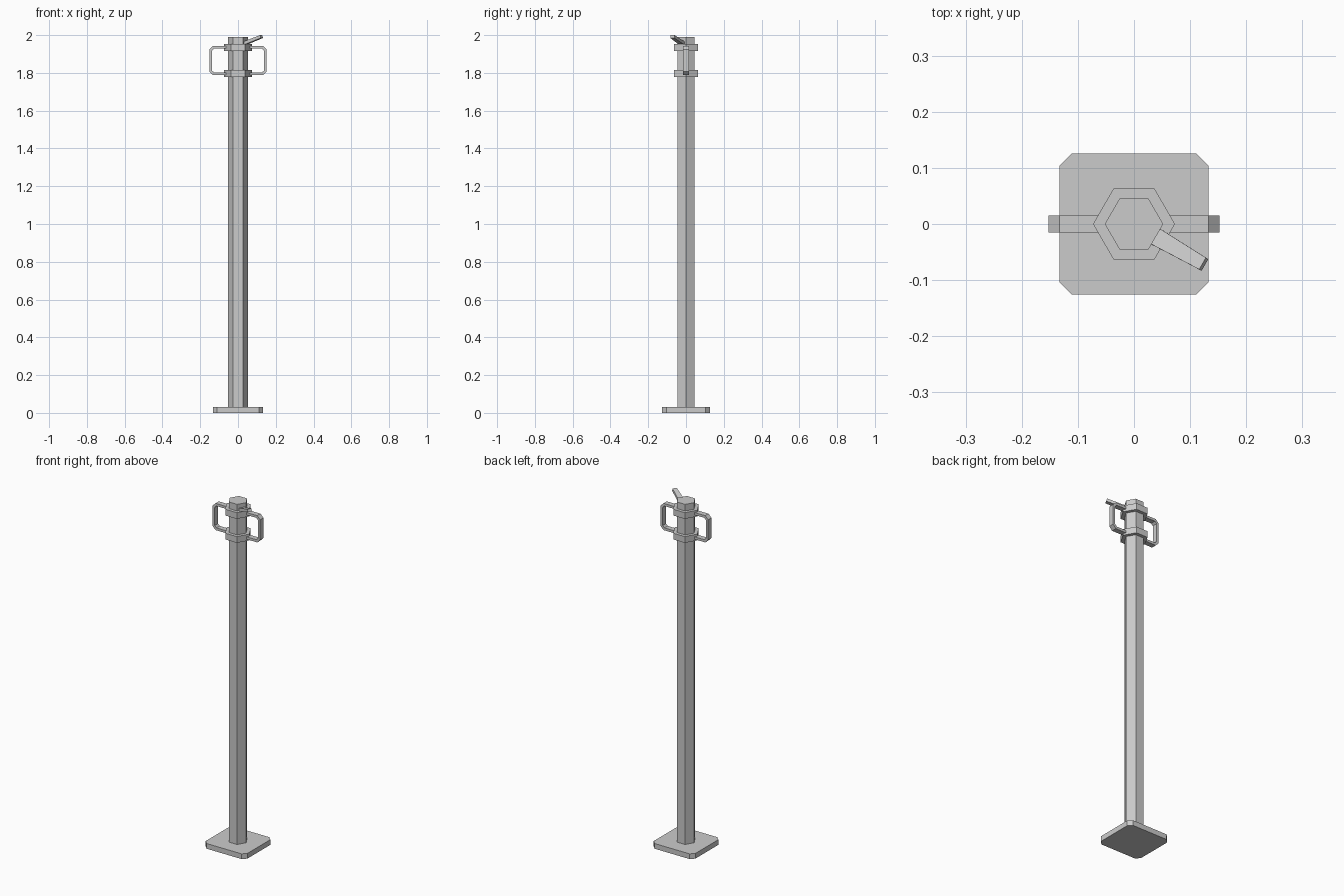
import bpy, bmesh, math
from mathutils import Vector

cube = bpy.data.objects.get("Cube")
if cube:
    bpy.data.objects.remove(cube, do_unlink=True)

# One plain grey metal
metal = bpy.data.materials.new("light grey metal")
metal.use_nodes = True
GREY = (0.6, 0.6, 0.6, 1)
metal.diffuse_color = GREY
metal.node_tree.nodes["Principled BSDF"].inputs["Base Color"].default_value = GREY


def prism(name, profile, sweep):
    """Closed solid: a planar profile extruded along the sweep vector."""
    bm = bmesh.new()
    face = bm.faces.new([bm.verts.new(p) for p in profile])
    grown = bmesh.ops.extrude_face_region(bm, geom=[face])["geom"]
    bmesh.ops.translate(bm, vec=sweep, verts=[g for g in grown if isinstance(g, bmesh.types.BMVert)])
    bmesh.ops.recalc_face_normals(bm, faces=bm.faces)
    return finish(name, bm)


def finish(name, bm):
    mesh = bpy.data.meshes.new(name)
    bm.to_mesh(mesh)
    bm.free()
    mesh.materials.append(metal)
    obj = bpy.data.objects.new(name, mesh)
    bpy.context.collection.objects.link(obj)
    return obj


def hexagon(name, radius, bottom, top):
    ring = [(radius * math.cos(i * math.pi / 3), radius * math.sin(i * math.pi / 3), bottom)
            for i in range(6)]
    return prism(name, ring, (0, 0, top - bottom))


# Base plate with clipped corners
W, D, C, BASE_TOP = 0.133, 0.126, 0.022, 0.03
plate = []
for sx, sy in ((1, 1), (-1, 1), (-1, -1), (1, -1)):
    corner = [(sx * W, sy * (D - C), 0), (sx * (W - C), sy * D, 0)]
    plate += corner if sx == sy else corner[::-1]
prism("base_plate", plate, (0, 0, BASE_TOP))

# Hexagonal post and its two collars
hexagon("post", 0.052, BASE_TOP, 1.99)
hexagon("lower_collar", 0.073, 1.778, 1.814)
hexagon("upper_collar", 0.073, 1.916, 1.952)


# Side handles: a chamfered C-shaped band between the collars
def bracket(reach, low, high, chamfer, root=0.05):
    return [(root, low), (reach - chamfer, low), (reach, low + chamfer),
            (reach, high - chamfer), (reach - chamfer, high), (root, high)]


BAND, HALF = 0.014, 0.015
outer = bracket(0.152, 1.788, 1.942, 0.019)
inner = bracket(0.152 - BAND, 1.788 + BAND, 1.942 - BAND, 0.011)
for side, sign in (("left", 1), ("right", -1)):
    prism(side + "_handle", [(sign * x, -HALF, z) for x, z in outer + inner[::-1]],
          (0, 2 * HALF, 0))

# Tapered lever rising from one face of the post
out = Vector((math.cos(math.radians(-30)), math.sin(math.radians(-30)), 0))
across = Vector((-out.y, out.x, 0))
bm = bmesh.new()
loops = []
for (r_top, z_top), (r_low, z_low), half in (((0.038, 1.964), (0.043, 1.948), 0.016),
                                             ((0.141, 2.0), (0.146, 1.985), 0.012)):
    loops.append([bm.verts.new(out * r + across * s * half + Vector((0, 0, z)))
                  for r, z, s in ((r_top, z_top, 1), (r_top, z_top, -1),
                                  (r_low, z_low, -1), (r_low, z_low, 1))])
root, tip = loops
bm.faces.new(root)
bm.faces.new(tip)
for i in range(4):
    j = (i + 1) % 4
    bm.faces.new((root[i], root[j], tip[j], tip[i]))
bmesh.ops.recalc_face_normals(bm, faces=bm.faces)
finish("lever", bm)
